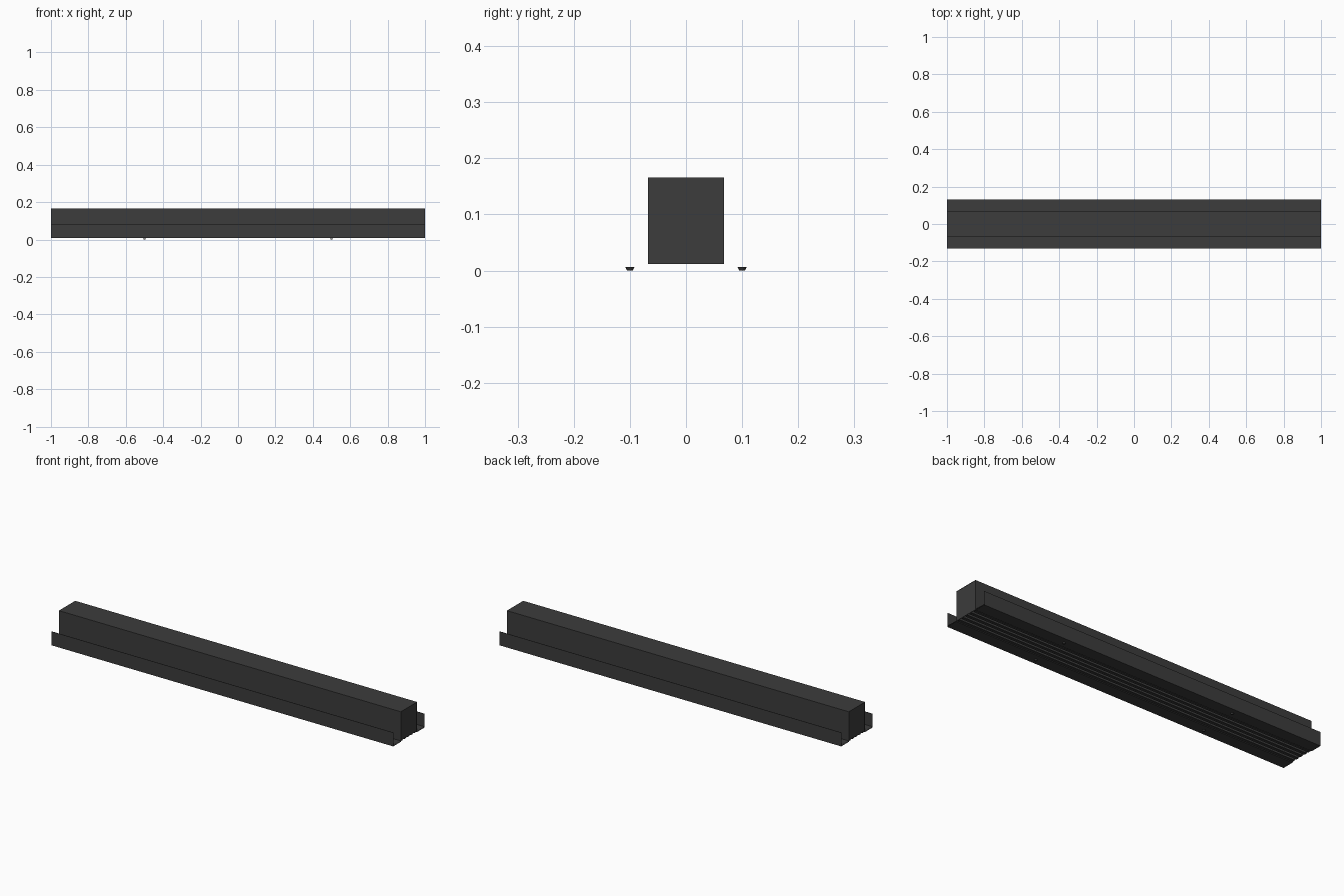
import bpy, bmesh, math

if "Cube" in bpy.data.objects:
    bpy.data.objects.remove(bpy.data.objects["Cube"])

dark = bpy.data.materials.new("dark_metal")
dark.diffuse_color = (0.045, 0.045, 0.045, 1)
dark.use_nodes = True
dark.node_tree.nodes["Principled BSDF"].inputs["Base Color"].default_value = dark.diffuse_color

def finish(name, bm):
    me = bpy.data.meshes.new(name)
    bm.to_mesh(me)
    bm.free()
    me.materials.append(dark)
    ob = bpy.data.objects.new(name, me)
    bpy.context.collection.objects.link(ob)
    return ob

def extrusion(name, profile, closed=False, half=1.0):
    """Open-ended sheet profile (y, z) swept along x."""
    bm = bmesh.new()
    a = [bm.verts.new((-half, y, z)) for y, z in profile]
    b = [bm.verts.new((half, y, z)) for y, z in profile]
    n = len(profile)
    for i in range(n if closed else n - 1):
        j = (i + 1) % n
        bm.faces.new((a[i], a[j], b[j], b[i]))
    return finish(name, bm)

# Housing: folded sheet, open underneath
extrusion("housing", [(-.068, .012), (-.068, .166), (.068, .166), (.068, .012)])

# End plates, set just inside the housing ends
for s, label in ((-1, "left"), (1, "right")):
    bm = bmesh.new()
    x = s * .998
    bm.faces.new([bm.verts.new((x, y, z)) for y, z in
                  ((-.068, .012), (.068, .012), (.068, .166), (-.068, .166))])
    finish("end_plate_" + label, bm)

for s, label in ((-1, "front"), (1, "back")):
    # Angle trim: upright lip and flat flange
    extrusion("trim_" + label, [(s * y, z) for y, z in
              ((.131, .08), (.131, .007), (.068, .007), (.068, .012), (.129, .012), (.129, .08))], True)
    # Countersunk screws under the flange
    for x in (-.5, .5):
        bm = bmesh.new()
        bmesh.ops.create_cone(bm, cap_ends=True, segments=16, radius1=.005, radius2=.008, depth=.006)
        bmesh.ops.translate(bm, verts=bm.verts, vec=(x, s * .1, .003))
        finish("screw_" + label, bm)

# Slot blades running along the open underside
for i in range(5):
    y = -.056 + i * .028
    extrusion("blade", [(y - .007, .008), (y + .007, .008), (y + .007, .012),
                        (y + .001, .012), (y + .001, .03), (y - .001, .03),
                        (y - .001, .012), (y - .007, .012)], True, .997)
